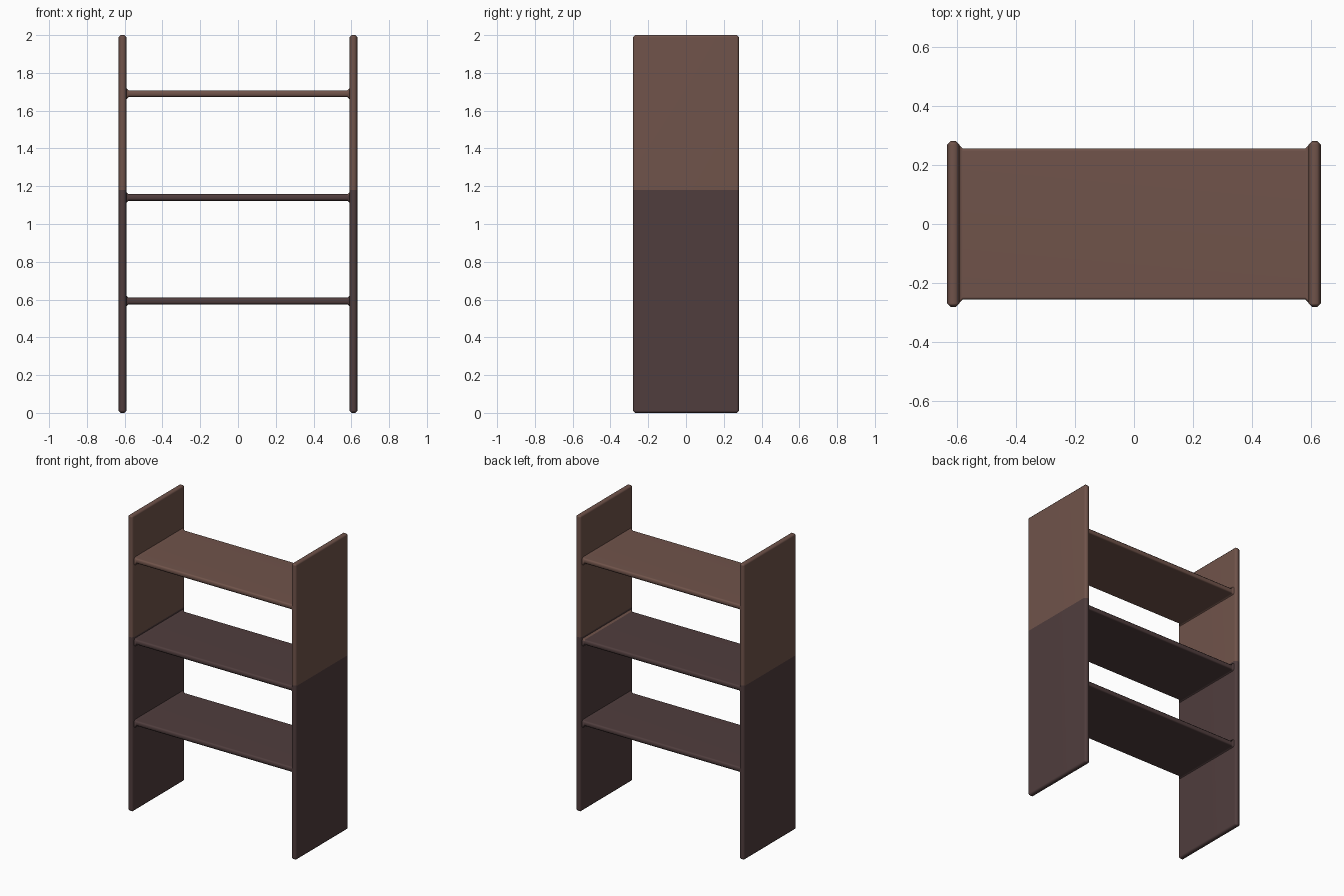
import bpy, bmesh

if "Cube" in bpy.data.objects:
    bpy.data.objects.remove(bpy.data.objects["Cube"])


def material(name, rgb):
    m = bpy.data.materials.new(name)
    m.diffuse_color = (*rgb, 1)
    m.use_nodes = True
    m.node_tree.nodes["Principled BSDF"].inputs["Base Color"].default_value = m.diffuse_color
    return m


MATS = [material("dark wood", (0.080, 0.047, 0.047)),
        material("light wood", (0.162, 0.087, 0.069))]
SPLIT = 1.18      # height of the colour change on the side panels
CH = 0.012        # chamfer size


def finish(name, bm, is_light):
    bmesh.ops.recalc_face_normals(bm, faces=bm.faces[:])
    for f in bm.faces:
        f.material_index = int(is_light(f.calc_center_median()))
    me = bpy.data.meshes.new(name)
    bm.to_mesh(me)
    bm.free()
    for m in MATS:
        me.materials.append(m)
    ob = bpy.data.objects.new(name, me)
    bpy.context.collection.objects.link(ob)
    bpy.ops.object.select_all(action='DESELECT')
    ob.select_set(True)
    bpy.context.view_layer.objects.active = ob
    bpy.ops.object.shade_smooth_by_angle(angle=0.9)
    # keep large faces flat while the chamfers blend
    wn = ob.modifiers.new("weighted_normals", 'WEIGHTED_NORMAL')
    wn.keep_sharp = True


def side_panel(name, side):
    bm = bmesh.new()
    bmesh.ops.create_cube(bm, size=1)
    bmesh.ops.scale(bm, vec=(0.042, 0.56, 2), verts=bm.verts)
    bmesh.ops.translate(bm, vec=(side * 0.611, 0, 1), verts=bm.verts)
    bmesh.ops.bevel(bm, geom=bm.edges[:], offset=CH, segments=1,
                    affect='EDGES', profile=0.5)
    # cut at the colour change
    bmesh.ops.bisect_plane(bm, geom=bm.verts[:] + bm.edges[:] + bm.faces[:],
                           plane_co=(0, 0, SPLIT), plane_no=(0, 0, 1))
    finish(name, bm, lambda c: c.z > SPLIT)


def shelf(name, z):
    bm = bmesh.new()

    # chamfered board section, flared where it meets the panels
    def ring(x, grow):
        hy, hz, c = 0.256 + grow, 0.018 + grow, 0.009
        pts = [(hy - c, hz), (hy, hz - c), (hy, c - hz), (hy - c, -hz),
               (c - hy, -hz), (-hy, c - hz), (-hy, hz - c), (c - hy, hz)]
        return [bm.verts.new((x, y, z + dz)) for y, dz in pts]

    rings = [ring(-0.592, CH), ring(-0.58, 0), ring(0.58, 0), ring(0.592, CH)]
    for a, b in zip(rings, rings[1:]):
        for i in range(8):
            j = (i + 1) % 8
            bm.faces.new((a[i], a[j], b[j], b[i]))
    finish(name, bm, lambda c: c.z > 1.3 or (c.z > 1.16 and c.x > 0.5))


side_panel("left_side_panel", -1)
side_panel("right_side_panel", 1)
for label, height in (("lower", 0.592), ("middle", 1.141), ("upper", 1.69)):
    shelf(label + "_shelf", height)
